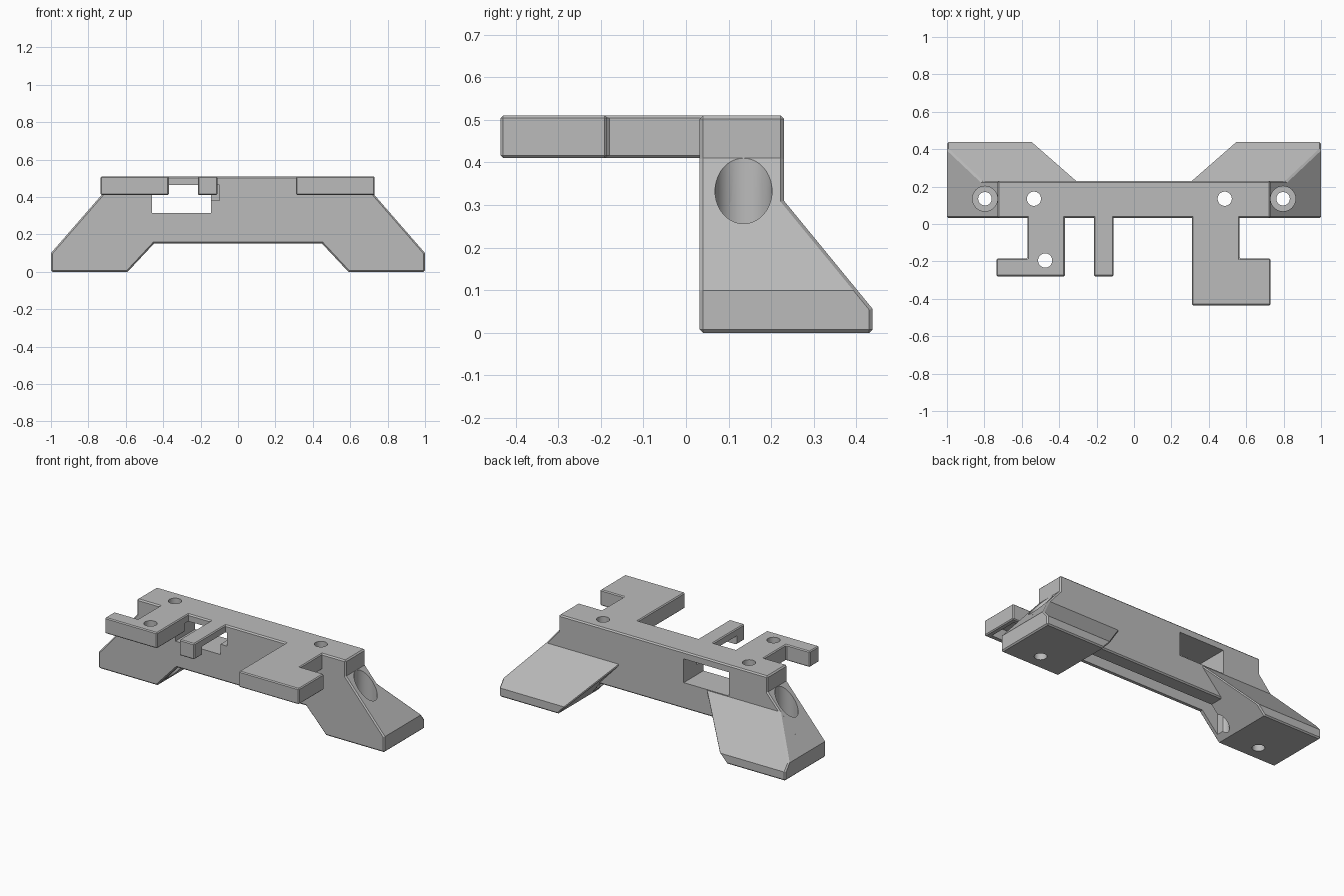
import bpy, bmesh
from mathutils import Vector

if "Cube" in bpy.data.objects:
    bpy.data.objects.remove(bpy.data.objects["Cube"], do_unlink=True)

GREY = (0.5, 0.5, 0.5, 1)
grey = bpy.data.materials.new("plain grey")
grey.use_nodes = True
grey.diffuse_color = GREY
grey.node_tree.nodes["Principled BSDF"].inputs["Base Color"].default_value = GREY


def apply_modifiers(obj):
    bpy.context.view_layer.update()
    mesh = bpy.data.meshes.new_from_object(obj.evaluated_get(bpy.context.evaluated_depsgraph_get()))
    obj.modifiers.clear()
    obj.data = mesh


def prism(name, points, low, high, axis, chamfer=0.0, plane=None):
    """Extrude an outline along y or z, optionally sliced by a plane and chamfered."""
    bm = bmesh.new()
    place = (lambda a, b: (a, low, b)) if axis == "y" else (lambda a, b: (a, b, low))
    face = bm.faces.new([bm.verts.new(place(a, b)) for a, b in points])
    ext = bmesh.ops.extrude_face_region(bm, geom=[face])["geom"]
    shift = Vector((0, high - low, 0) if axis == "y" else (0, 0, high - low))
    bmesh.ops.translate(bm, vec=shift, verts=[v for v in ext if isinstance(v, bmesh.types.BMVert)])
    if plane:
        cut = bmesh.ops.bisect_plane(bm, geom=bm.verts[:] + bm.edges[:] + bm.faces[:],
                                     plane_co=plane[0], plane_no=plane[1], clear_outer=True)
        edges = [e for e in cut["geom_cut"] if isinstance(e, bmesh.types.BMEdge)]
        bmesh.ops.holes_fill(bm, edges=edges)
    bmesh.ops.recalc_face_normals(bm, faces=bm.faces)
    mesh = bpy.data.meshes.new(name)
    bm.to_mesh(mesh)
    bm.free()
    mesh.materials.append(grey)
    obj = bpy.data.objects.new(name, mesh)
    bpy.context.collection.objects.link(obj)
    if chamfer:
        mod = obj.modifiers.new("chamfer", "BEVEL")
        mod.width, mod.segments = chamfer, 1
        mod.limit_method, mod.angle_limit = "ANGLE", 1.05
        apply_modifiers(obj)
    return obj


def box(name, x, y, z):
    return prism(name, [(x[0], y[0]), (x[1], y[0]), (x[1], y[1]), (x[0], y[1])], z[0], z[1], "z")


def rod(name, x, y, radius, low, high):
    bpy.ops.mesh.primitive_cylinder_add(vertices=40, radius=radius, depth=high - low,
                                        location=(x, y, (low + high) / 2))
    obj = bpy.context.object
    obj.name = name
    obj.data.materials.append(grey)
    return obj


def combine(target, other, operation):
    other.hide_render = True
    mod = target.modifiers.new("combine", "BOOLEAN")
    mod.operation, mod.solver, mod.object = operation, "EXACT", other
    apply_modifiers(target)
    bpy.data.objects.remove(other, do_unlink=True)


# Main beam with sloping legs
half = [(0.45, 0.15), (0.59, 0), (1, 0), (1, 0.1), (0.73, 0.41), (0.73, 0.51)]
outline = half + [(-x, z) for x, z in reversed(half)]
bracket = prism("mounting_bracket", outline, 0.032, 0.23, "y", 0.008)

# Feet reaching back under a slope
foot = [(0.59, 0), (1, 0), (1, 0.1), (0.817, 0.31), (0.3, 0.31)]
for side in (-1, 1):
    part = prism("foot", [(side * x, z) for x, z in foot], 0.1, 0.438, "y", 0.008,
                 ((0, 0.23, 0.31), (0, 0.25, 0.205)))
    combine(bracket, part, "UNION")

# Arms projecting forward, level with the top
hook_arm = [(-0.57, 0.1), (-0.57, -0.185), (-0.735, -0.185), (-0.735, -0.28), (-0.37, -0.28), (-0.37, 0.1)]
finger = [(-0.215, 0.1), (-0.215, -0.28), (-0.11, -0.28), (-0.11, 0.1)]
wide_arm = [(0.31, 0.1), (0.31, -0.435), (0.73, -0.435), (0.73, -0.185), (0.565, -0.185), (0.565, 0.1)]
for name, points in (("hook_arm", hook_arm), ("finger", finger), ("wide_arm", wide_arm)):
    combine(bracket, prism(name, points, 0.41, 0.51, "z", 0.006), "UNION")

# Window, thinned finger, pocket under the wide arm, groove under the beam
for name, x, y, z in (
    ("window", (-0.46, -0.145), (0, 0.3), (0.315, 0.465)),
    ("finger_relief", (-0.23, -0.1), (-0.2, 0.1), (0.38, 0.465)),
    ("arm_pocket", (0.34, 0.70), (-0.405, -0.215), (0.38, 0.48)),
    ("beam_groove", (-0.56, 0.56), (0.06, 0.14), (-0.1, 0.22)),
):
    combine(bracket, box(name, x, y, z), "DIFFERENCE")

# Screw holes, with counterbores in the feet
for side in (-1, 1):
    combine(bracket, rod("counterbore", side * 0.797, 0.135, 0.067, 0.09, 0.6), "DIFFERENCE")
    combine(bracket, rod("foot_hole", side * 0.797, 0.135, 0.036, -0.1, 0.2), "DIFFERENCE")
for x, y in ((-0.535, 0.135), (0.485, 0.135), (-0.475, -0.195)):
    combine(bracket, rod("top_hole", x, y, 0.038, -0.1, 0.6), "DIFFERENCE")

# Smooth hole walls, crisp edges elsewhere
bpy.ops.object.select_all(action="DESELECT")
bpy.context.view_layer.objects.active = bracket
bracket.select_set(True)
bpy.ops.object.shade_smooth_by_angle(angle=0.4)
